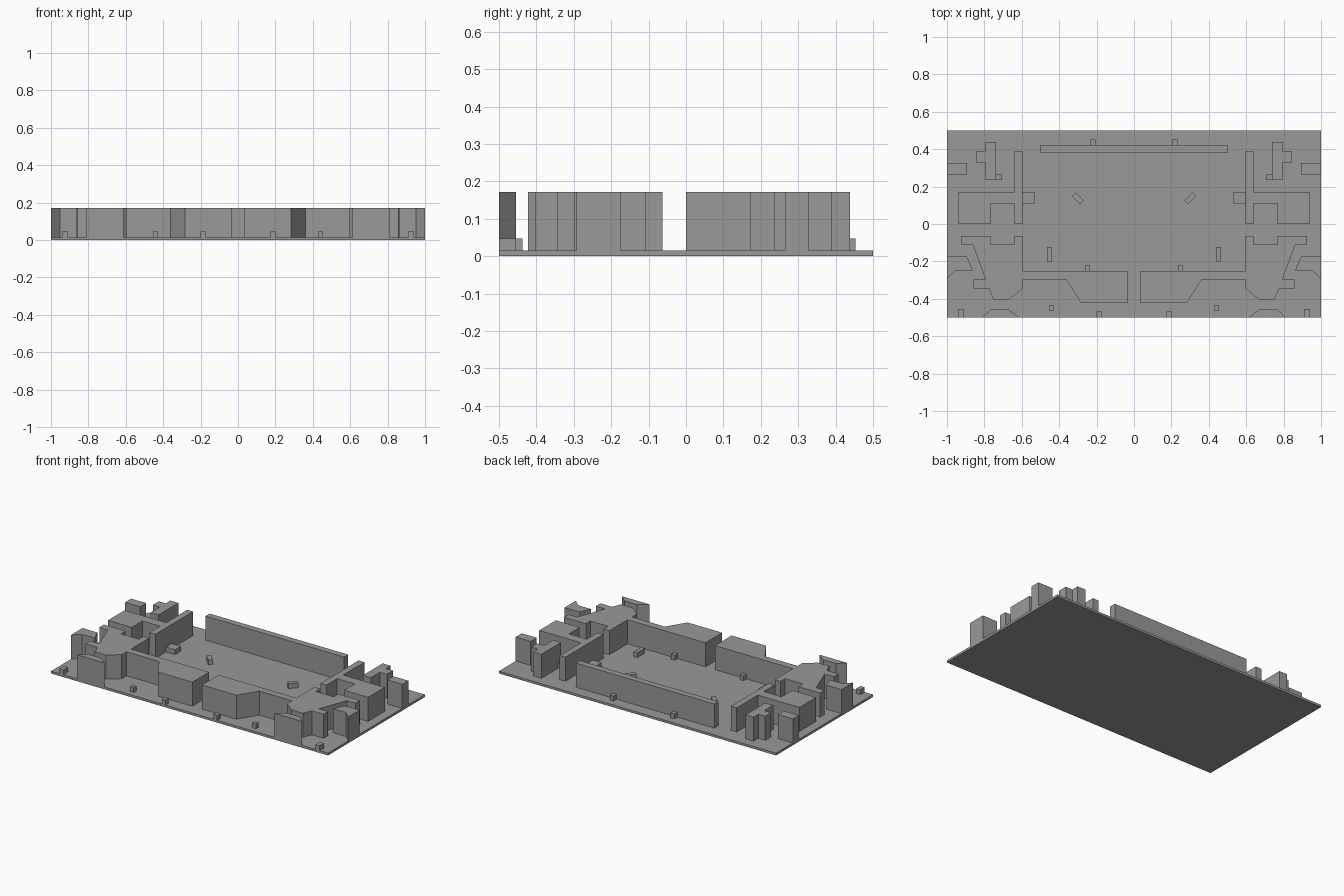
import bpy, bmesh
from math import radians, cos, sin

FLOOR, WALL, CRATE = 0.015, 0.172, 0.047

# Dark grey finish shared by every part
grey = bpy.data.materials.new("dark_grey")
grey.diffuse_color = (0.32, 0.32, 0.32, 1)


def prism(name, pts, z0, z1):
    """Extrude a plan outline from z0 up to z1."""
    bm = bmesh.new()
    face = bm.faces.new([bm.verts.new((x, y, z0)) for x, y in pts])
    ext = bmesh.ops.extrude_face_region(bm, geom=[face], use_keep_orig=True)
    for v in ext["geom"]:
        if isinstance(v, bmesh.types.BMVert):
            v.co.z = z1
    bmesh.ops.recalc_face_normals(bm, faces=bm.faces)
    me = bpy.data.meshes.new(name)
    bm.to_mesh(me)
    bm.free()
    me.materials.append(grey)
    ob = bpy.data.objects.new(name, me)
    bpy.context.collection.objects.link(ob)
    return ob


def rect(x0, x1, y0, y1):
    return [(x0, y0), (x1, y0), (x1, y1), (x0, y1)]


def pair(name, pts, z1):
    """Make a right-hand part and its left-hand mirror image."""
    prism(name + "_right", pts, FLOOR, z1)
    prism(name + "_left", [(-x, y) for x, y in reversed(pts)], FLOOR, z1)


# Ground slab and long back wall
prism("ground_slab", rect(-1, 1, -0.5, 0.5), 0, FLOOR)
prism("back_wall", rect(-0.5, 0.5, 0.38, 0.422), FLOOR, WALL)

# Full-height buildings, right-hand outlines
pair("side_building", [(0.597, 0.39), (0.639, 0.39), (0.639, 0.172), (0.939, 0.172),
                       (0.939, 0), (0.767, 0), (0.767, 0.11), (0.639, 0.11),
                       (0.639, 0), (0.597, 0)], WALL)
pair("rear_block", [(0.737, 0.438), (0.795, 0.438), (0.795, 0.39), (0.845, 0.39),
                    (0.845, 0.328), (0.795, 0.328), (0.795, 0.235), (0.737, 0.235)], WALL)
pair("edge_block", rect(0.892, 1, 0.265, 0.327), WALL)
pair("front_building", [(0.597, -0.063), (0.597, -0.25), (0.034, -0.25), (0.034, -0.422),
                        (0.283, -0.422), (0.362, -0.297), (0.597, -0.297), (0.597, -0.347),
                        (0.67, -0.403), (0.752, -0.403), (0.775, -0.345), (0.859, -0.345),
                        (0.859, -0.297), (0.793, -0.297), (0.863, -0.11), (0.924, -0.11),
                        (0.924, -0.063), (0.767, -0.063), (0.767, -0.11), (0.639, -0.11),
                        (0.639, -0.063)], WALL)
pair("edge_wedge", [(1, -0.175), (0.893, -0.175), (0.861, -0.248), (0.953, -0.248),
                    (1, -0.293)], WALL)
pair("front_edge_block", [(0.813, -0.5), (0.763, -0.455), (0.674, -0.455),
                          (0.612, -0.5)], WALL)

# Low crates
crates = [(0.532, 0.597, 0.11, 0.172), (0.705, 0.737, 0.235, 0.265),
          (0.91, 0.94, -0.5, -0.455), (0.428, 0.455, -0.465, -0.437),
          (0.173, 0.2, -0.5, -0.467), (0.235, 0.262, -0.25, -0.22),
          (0.438, 0.465, -0.2, -0.123), (0.205, 0.233, 0.422, 0.453)]
for i, c in enumerate(crates):
    pair(f"crate_{i + 1}", rect(*c), CRATE)

# Turned crates in the middle yard
ca, sa = cos(radians(45)), sin(radians(45))
pair("turned_crate", [(0.3 + x * ca - y * sa, 0.137 + x * sa + y * ca)
                      for x, y in rect(-0.03, 0.03, -0.014, 0.014)], CRATE)
